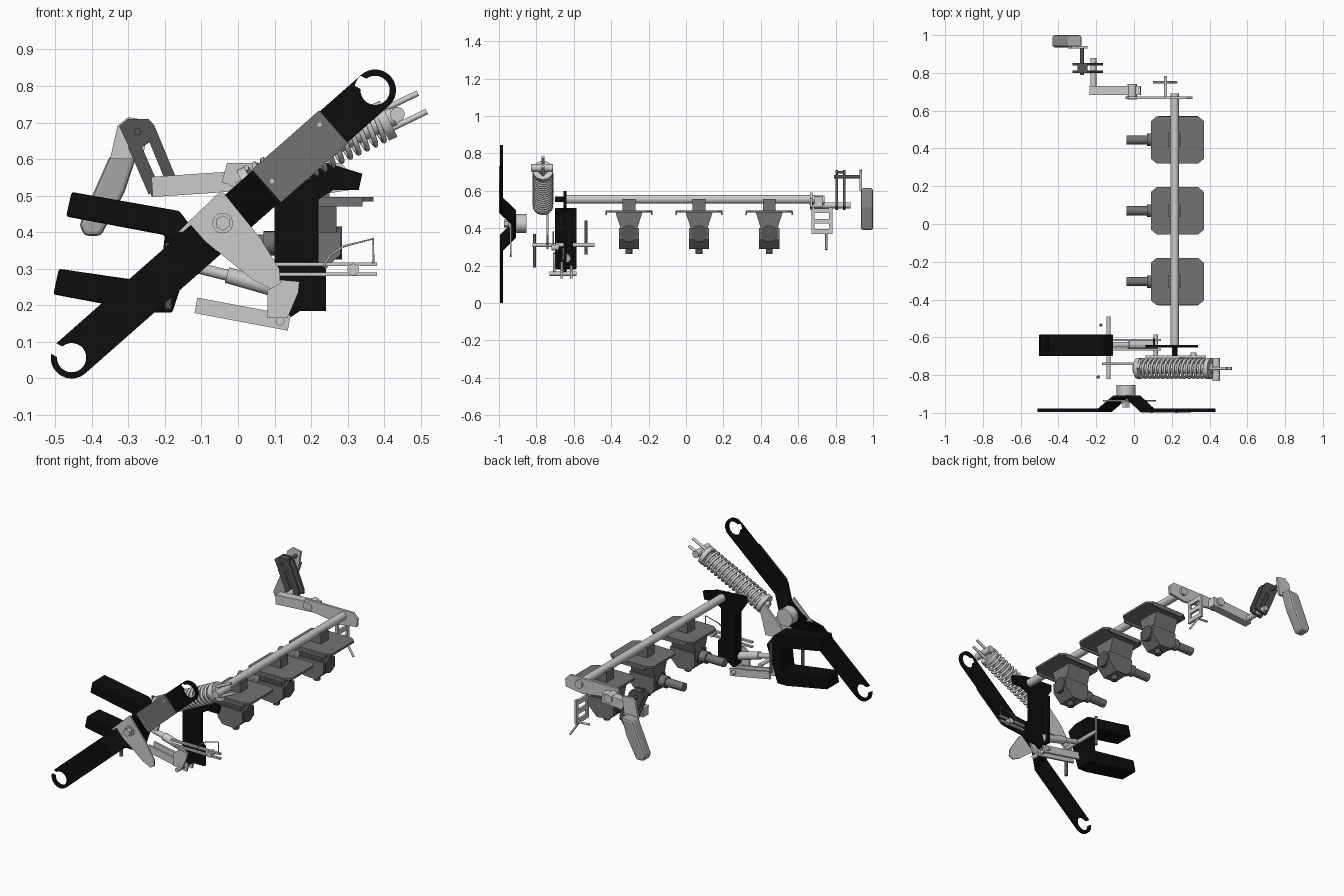
import bpy, bmesh, math
from mathutils import Vector

startup_cube = bpy.data.objects.get("Cube")
if startup_cube:
    bpy.data.objects.remove(startup_cube, do_unlink=True)

X, Y, Z = (Vector(axis) for axis in ((1, 0, 0), (0, 1, 0), (0, 0, 1)))


def material(name, value):
    made = bpy.data.materials.new(name)
    made.use_nodes = True
    made.diffuse_color = (value, value, value, 1)
    made.node_tree.nodes["Principled BSDF"].inputs["Base Color"].default_value = made.diffuse_color
    return made


BLACK = material("black paint", .004)
DARK = material("dark grey", .09)
MID = material("mid grey", .17)
GREY = material("handle grey", .38)
STEEL = material("light steel", .6)


def add_object(name, data, colour):
    data.materials.append(colour)
    made = bpy.data.objects.new(name, data)
    bpy.context.collection.objects.link(made)
    return made


def add_mesh(name, bm, colour):
    bmesh.ops.recalc_face_normals(bm, faces=bm.faces)
    mesh = bpy.data.meshes.new(name)
    bm.to_mesh(mesh)
    bm.free()
    return add_object(name, mesh, colour)


def extrude(name, colour, outline, origin, across, up, push):
    """Outline drawn in the across/up plane, then pushed into a solid."""
    bm = bmesh.new()
    face = bm.faces.new([bm.verts.new(origin + across * a + up * b) for a, b in outline])
    result = bmesh.ops.extrude_face_region(bm, geom=[face])
    moved = [item for item in result["geom"] if isinstance(item, bmesh.types.BMVert)]
    bmesh.ops.translate(bm, verts=moved, vec=push)
    return add_mesh(name, bm, colour)


def plate(name, colour, outline, y, depth):
    """Upright plate facing the front."""
    return extrude(name, colour, outline, Y * y, X, Z, Y * depth)


def bar(name, colour, start, end, width, y, depth):
    """Straight flat bar between two x, z points."""
    start, end = (Vector((x, y, z)) for x, z in (start, end))
    length, half = (end - start).length, width / 2
    along = (end - start).normalized()
    outline = [(0, -half), (length, -half), (length, half), (0, half)]
    return extrude(name, colour, outline, start, along, along.cross(Y), Y * depth)


def rod(name, colour, start, end, radius, sides=24):
    start, end = Vector(start), Vector(end)
    bm = bmesh.new()
    bmesh.ops.create_cone(bm, cap_ends=True, segments=sides, radius1=radius, radius2=radius,
                          depth=(end - start).length)
    turn = (end - start).to_track_quat("Z", "Y").to_matrix()
    bmesh.ops.rotate(bm, verts=bm.verts, matrix=turn)
    bmesh.ops.translate(bm, verts=bm.verts, vec=(start + end) / 2)
    made = add_mesh(name, bm, colour)
    bpy.ops.object.select_all(action="DESELECT")
    made.select_set(True)
    bpy.context.view_layer.objects.active = made
    bpy.ops.object.shade_smooth_by_angle()


def pin(name, colour, x, z, front, back, radius, sides=24):
    """Rod running front to back."""
    rod(name, colour, (x, front, z), (x, back, z), radius, sides)


def wire(name, colour, points, radius):
    curve = bpy.data.curves.new(name, "CURVE")
    curve.dimensions = "3D"
    curve.bevel_depth, curve.bevel_resolution = radius, 2
    curve.use_fill_caps = True
    spline = curve.splines.new("POLY")
    spline.points.add(len(points) - 1)
    for target, point in zip(spline.points, points):
        target.co = (*point, 1)
    add_object(name, curve, colour)


def bevel(made, width):
    modifier = made.modifiers.new("rounded edges", "BEVEL")
    modifier.width, modifier.segments = width, 2


def arc(radius, first, last, steps=24):
    angles = [math.radians(first + (last - first) * i / steps) for i in range(steps + 1)]
    return [(radius * math.cos(angle), radius * math.sin(angle)) for angle in angles]


# Main lever: flat hooked ends joined by a raised middle
low_end, high_end = Vector((-.455, -.994, .057)), Vector((.375, -.994, .788))
along = (high_end - low_end).normalized()
across = along.cross(-Y)
if across.z < 0:
    across.negate()
half, thick = .057, .016
length = (high_end - low_end).length
ramp_up, top_start, top_end, ramp_down = .4, .51, .6, .7

for name, origin, direction, reach, gap in (
        ("lever_lower_hook", low_end, along, ramp_up, 112),
        ("lever_upper_hook", high_end, -along, length - ramp_down, 70)):
    outline = [(reach, half)] + arc(half, 90, gap - 16)
    outline += arc(.04, gap - 24, gap - 336) + arc(half, gap + 16, 270) + [(reach, -half)]
    extrude(name, BLACK, outline, origin, direction, across, Y * thick)

crest = [(ramp_up, 0), (top_start, .07), (top_end, .07), (ramp_down, 0)]
outline = crest + [(u, y + thick) for u, y in reversed(crest)]
extrude("lever_raised_middle", BLACK, outline, low_end - across * half, along, Y,
        across * half * 2)
grip = [(u, v) for u, v in ((.71, -.06), (.955, -.06), (.955, .06), (.71, .06))]
extrude("lever_grip_panel", MID, grip, low_end - Y * .005, along, across, Y * .005)
for u, v in ((.73, 0), (.93, .03)):
    rivet = low_end + along * u + across * v
    rod("panel_rivet", STEEL, rivet - Y * .006, rivet, .006)

# Pointed plate and pivot at the lever centre
pivot_x, pivot_z = -.042, .425
plate("pivot_plate", STEEL, [(-.165, .4), (-.045, .515), (.06, .385), (.113, .3), (.116, .26),
                             (.09, .245), (.04, .27), (-.12, .4)], -.94, .008)
pin("pivot_boss", STEEL, pivot_x, pivot_z, -.91, -.853, .05)
pin("pivot_washer", STEEL, pivot_x, pivot_z, -.948, -.94, .028)
pin("pivot_bolt", STEEL, pivot_x, pivot_z, -.972, -.94, .021, sides=6)

# Forked black block: two arms on a sloping base
block = plate("forked_block", BLACK, [
    (-.455, .51), (-.47, .443), (-.2, .392), (-.215, .26), (-.49, .3), (-.505, .23),
    (-.24, .18), (-.18, .18), (-.11, .39), (-.16, .458)], -.7, .115)
bevel(block, .006)

# Upright bracket that carries the long shaft
shaft_x, shaft_z, bracket_y = .215, .555, -.655
plate("upright_bracket", BLACK, [
    (.1, .2), (.14, .165), (.17, .185), (.24, .185), (.24, .3), (.22, .32), (.22, .49),
    (.26, .515), (.33, .515), (.34, .56), (.25, .588), (.06, .6), (.06, .56), (.1, .5)],
    bracket_y, .015)
bar("bracket_edge", BLACK, (.106, .2), (.106, .5), .012, bracket_y, .05)
pin("shaft_end_bolt", BLACK, shaft_x, shaft_z, -.7, bracket_y, .015)
pin("long_shaft", STEEL, shaft_x, shaft_z, bracket_y, .69, .023)

# Three identical shaft units
for index in (-1, 0, 1):
    middle = Y * (.07 + .375 * index)
    roller = middle + Z * .37
    cover = [(x, y * side) for side, xs in ((-1, (.09, .12, .34, .37)), (1, (.37, .34, .12, .09)))
             for x, y in zip(xs, (.1, .125, .125, .1))]
    extrude("unit_cover", MID, cover, middle + Z * .484, X, Y, Z * .012)
    for side in (-1, 1):
        bar("cover_lip", MID, (.13, .478), (.34, .478), .016, middle.y + side * .122 - .004, .008)
    bar("shaft_clamp", MID, (shaft_x, .49), (shaft_x, shaft_z), .07, middle.y - .034, .068)
    extrude("unit_neck", MID, [(-.072, .485), (-.045, .4), (.045, .4), (.072, .485)],
            middle + X * .12, Y, Z, X * .15)
    rod("unit_roller", DARK, roller + X * .11, roller + X * .285, .045)
    plate("unit_cradle", MID, [(.12, .4), (.12, .33), (.15, .295), (.23, .29), (.28, .34),
                               (.28, .4)], middle.y - .054, .108)
    rod("cradle_bolt", DARK, middle + X * .2 + Z * .262, middle + X * .2 + Z * .295, .018)
    rod("unit_spindle", MID, roller - X * .04, roller + X * .11, .024)
    rod("spindle_collar", MID, roller + X * .07, roller + X * .115, .033)

# Compression spring with guide, seats and fork
foot, head = Vector((.03, -.765, .525)), Vector((.425, -.765, .717))
axis = (head - foot).normalized()
side_way = axis.cross(Y)
rod("spring_guide", STEEL, foot - axis * .03, head, .026)
rod("spring_lower_seat", STEEL, foot - axis * .012, foot + axis * .012, .055)
rod("spring_upper_seat", STEEL, head - axis * .04, head - axis * .015, .055)
turns, steps, coil_length = 15, 16, .385
coil = []
for i in range(turns * steps + 1):
    angle = math.tau * i / steps
    spoke = side_way * math.cos(angle) + Y * math.sin(angle)
    coil.append(foot + axis * (.015 + coil_length * i / (turns * steps)) + spoke * .049)
wire("spring_coil", STEEL, coil, .0075)
for side in (-1, 1):
    prong = head + side_way * side * .028
    rod("fork_prong", STEEL, prong - axis * .03, prong + axis * .088, .008)
fork = head + axis * .012
rod("fork_pin", STEEL, fork - Y * .065, fork + Y * .055, .02)

# Crank between spring and linkage
crank_y = -.746
plate("crank_plate", STEEL, [(-.17, .31), (-.15, .29), (-.05, .36), (0, .36), (.045, .53),
                             (.02, .55), (-.09, .44)], crank_y, .012)
pin("cross_pin", STEEL, -.135, .31, -.82, -.49, .011)
rod("front_pin_bar", DARK, (-.19, -.81, .19), (-.19, -.81, .37), .009)
rod("rear_pin_bar", DARK, (-.175, -.535, .26), (-.175, -.535, .44), .008)

# Lower linkage
link_y, rail_y = -.64, -.71
for offset in (-.03, .02):
    bar("lower_link", STEEL, (-.115, .2), (.14, .152), .043, link_y + offset, .012)
pin("lower_link_pin", STEEL, .115, .157, -.73, -.585, .012)
rod("push_rod", STEEL, (-.12, link_y, .305), (0, link_y, .275), .015)
rod("push_rod_sleeve", STEEL, (-.03, link_y, .283), (.12, link_y, .24), .022)
plate("latch_plate", STEEL, [(.08, .24), (.115, .27), (.168, .265), (.165, .235),
                             (.135, .165), (.08, .165)], rail_y, .012)
for z in (.285, .312):
    bar("latch_rail", STEEL, (.06, z), (.38, z), .01, rail_y, .015)
pin("rail_roller", STEEL, .315, .298, -.72, -.68, .016)
wire("latch_wire", STEEL, [(x, rail_y, z) for x, z in (
    (.235, .31), (.255, .34), (.29, .362), (.37, .382), (.37, .315))], .003)

# Far end plate, arm and slotted tab
plate("end_plate", STEEL, [(-.045, .535), (.2, .5), (.305, .515), (.31, .56), (.28, .59),
                           (-.03, .59)], .662, .014)
bar("end_arm", STEEL, (-.235, .524), (.035, .542), .055, .682, .048)
pin("arm_pin", STEEL, -.215, .522, .7, .88, .016)
pin("arm_rivet", STEEL, -.01, .55, .66, .74, .025)
tab_x = .167
for y in (.67, .765):
    bar("tab_side", STEEL, (tab_x, .37), (tab_x, .51), .014, y, .018)
for z in (.37, .425, .48):
    bar("tab_rung", STEEL, (tab_x, z), (tab_x, z + .025), .014, .67, .113)
wire("tab_wire", STEEL, [(.1, .75, .375), (tab_x, .75, .37), (.225, .75, .285)], .006)

# Dark link: two open frames, each made of a solid head, two legs and a foot
for y in (.8, .84):
    plate("link_head", DARK, [(-.325, .69), (-.29, .615), (-.235, .65), (-.227, .69),
                              (-.245, .71), (-.3, .71)], y, .012)
    bar("link_left_leg", DARK, (-.285, .64), (-.228, .51), .035, y, .012)
    bar("link_right_leg", DARK, (-.24, .68), (-.178, .53), .03, y, .012)
    bar("link_foot", DARK, (-.24, .512), (-.167, .53), .03, y, .012)
bar("link_bridge", DARK, (-.3, .7), (-.245, .7), .014, .8, .045)
pin("link_pin", DARK, -.275, .675, .79, .94, .01)

# Pull handle
plate("handle_neck", STEEL, [(-.33, .69), (-.3, .715), (-.245, .705), (-.26, .6), (-.35, .6)],
      .928, .014)
handle = plate("handle_grip", GREY, [(-.35, .61), (-.275, .615), (-.31, .51), (-.375, .39),
                                     (-.42, .39), (-.434, .42)], .935, .065)
bevel(handle, .012)
